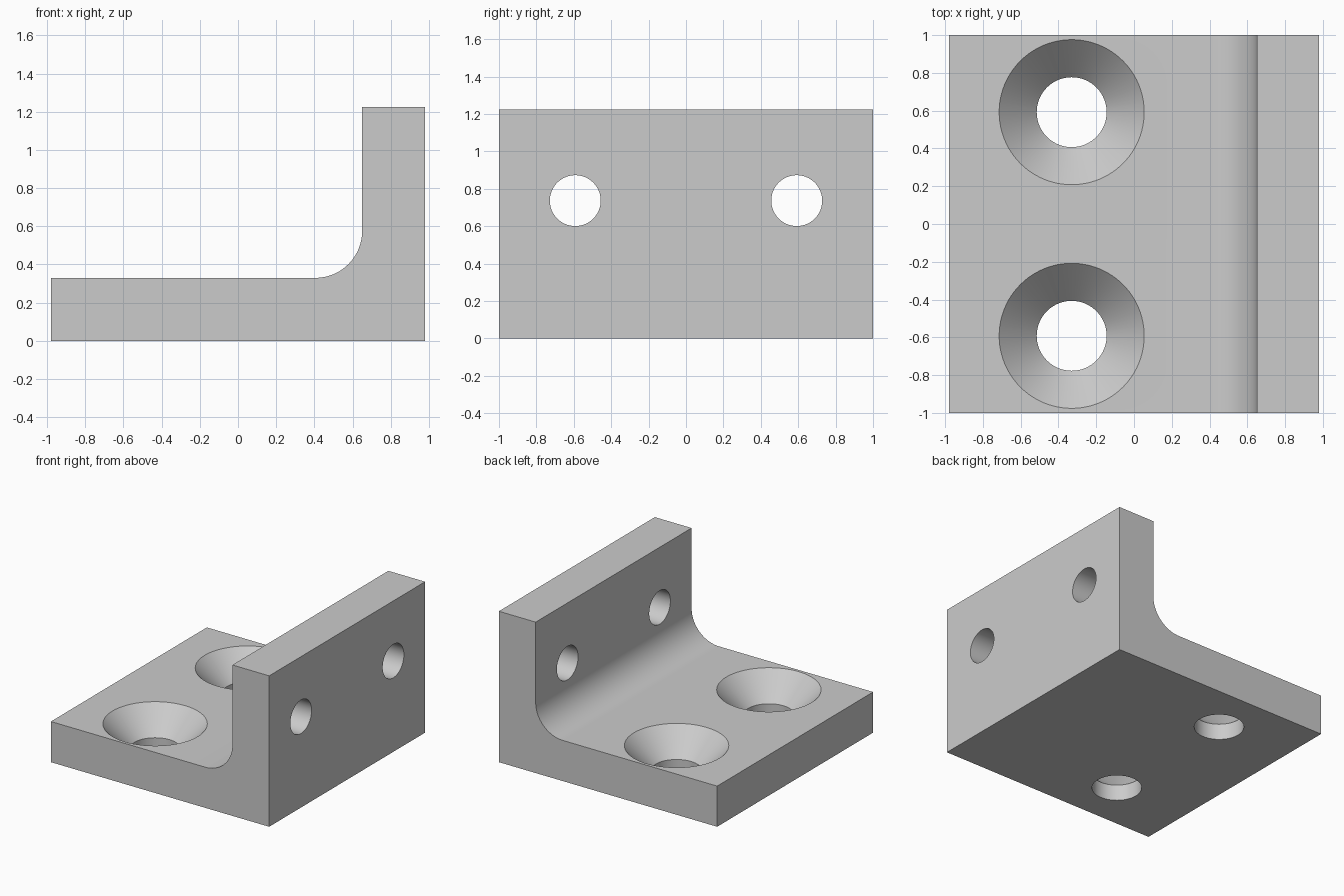
import bpy, bmesh, math
from mathutils import Matrix

cube = bpy.data.objects.get("Cube")
if cube:
    bpy.data.objects.remove(cube, do_unlink=True)

X, Y, BASE, TOP, WALL, FILLET = 0.98, 1.0, 0.33, 1.225, 0.65, 0.245
HOLE_Y = 0.592

grey = bpy.data.materials.new("plain grey")
grey.use_nodes = True
colour = (0.6, 0.6, 0.6, 1)
grey.diffuse_color = colour
grey.node_tree.nodes["Principled BSDF"].inputs["Base Color"].default_value = colour


def make_object(name, bm):
    bmesh.ops.recalc_face_normals(bm, faces=bm.faces)
    mesh = bpy.data.meshes.new(name)
    bm.to_mesh(mesh)
    bm.free()
    mesh.materials.append(grey)
    obj = bpy.data.objects.new(name, mesh)
    bpy.context.collection.objects.link(obj)
    return obj


def revolve(name, profile, matrix, sides=96):
    """Closed solid from (radius, height) rings."""
    bm = bmesh.new()
    rings = [[bm.verts.new((r * math.cos(a), r * math.sin(a), h))
              for a in (math.tau * i / sides for i in range(sides))]
             for r, h in profile]
    for low, high in zip(rings, rings[1:]):
        for i in range(sides):
            j = (i + 1) % sides
            bm.faces.new((low[i], low[j], high[j], high[i]))
    bm.faces.new(rings[0])
    bm.faces.new(rings[-1])
    bm.transform(matrix)
    return make_object(name, bm)


# L-shaped section with a rounded inner corner, extruded along y
steps = 24
arc = [(WALL - FILLET + FILLET * math.sin(a), BASE + FILLET - FILLET * math.cos(a))
       for a in (math.pi / 2 * i / steps for i in range(steps + 1))]
section = [(-X, 0), (-X, BASE), *arc, (WALL, TOP), (X, TOP), (X, 0)]
bm = bmesh.new()
face = bm.faces.new([bm.verts.new((x, -Y, z)) for x, z in section])
extruded = bmesh.ops.extrude_face_region(bm, geom=[face])["geom"]
bmesh.ops.translate(bm, vec=(0, 2 * Y, 0),
                    verts=[v for v in extruded if isinstance(v, bmesh.types.BMVert)])
bracket = make_object("angle_bracket", bm)

# Countersunk base holes and plain wall holes, one pair on each side
cutters = []
for side, y in (("front", -HOLE_Y), ("back", HOLE_Y)):
    cutters.append(revolve(f"{side}_countersink_cutter",
                           [(0.185, -0.1), (0.185, 0.13), (0.384, BASE), (0.384, BASE + 0.1)],
                           Matrix.Translation((-0.33, y, 0))))
    cutters.append(revolve(f"{side}_wall_hole_cutter", [(0.136, 0), (0.136, 0.6)],
                           Matrix.Translation((0.52, y, 0.737)) @ Matrix.Rotation(math.pi / 2, 4, "Y")))

bpy.context.view_layer.objects.active = bracket
bracket.select_set(True)
for cutter in cutters:
    mod = bracket.modifiers.new(cutter.name, "BOOLEAN")
    mod.operation = "DIFFERENCE"
    mod.solver = "EXACT"
    mod.object = cutter
    bpy.ops.object.modifier_apply(modifier=mod.name)
for cutter in cutters:
    bpy.data.objects.remove(cutter, do_unlink=True)

# Smooth curved walls, crisp edges
bpy.ops.object.shade_smooth_by_angle(angle=math.radians(25))
